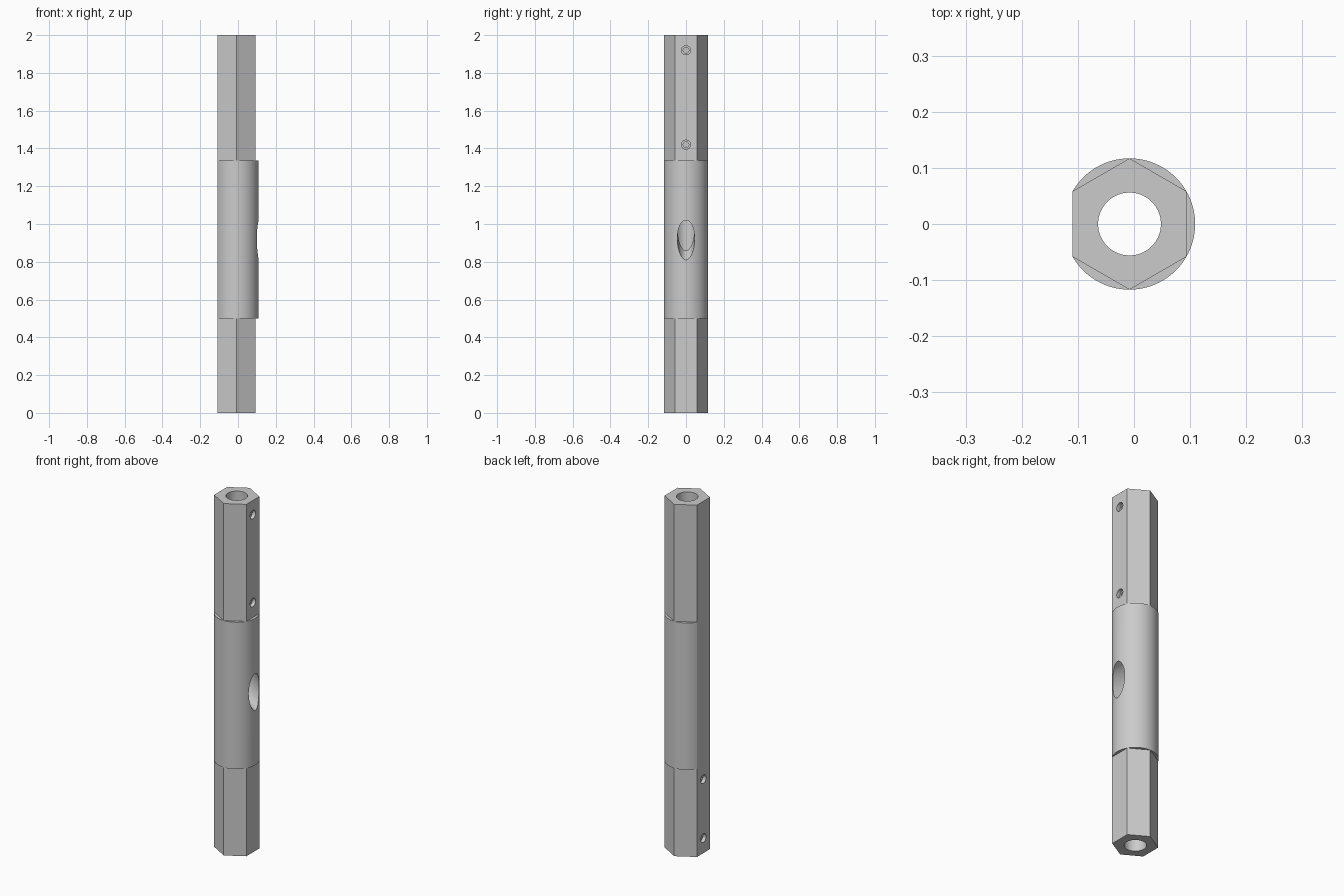
import bpy, bmesh, math
from mathutils import Matrix, Vector

cube = bpy.data.objects.get("Cube")
if cube:
    bpy.data.objects.remove(cube, do_unlink=True)

SIDES = 96
CX = -0.008            # axis of the rod
RADIUS = 0.117         # barrel radius and hexagon corner radius
FLAT = RADIUS * math.cos(math.radians(30))
BORE = 0.056

steel = bpy.data.materials.new("light_grey_metal")
steel.use_nodes = True
grey = (0.6, 0.6, 0.6, 1)
steel.diffuse_color = grey
steel.node_tree.nodes["Principled BSDF"].inputs["Base Color"].default_value = grey


def add_object(name, bm):
    mesh = bpy.data.meshes.new(name)
    bm.to_mesh(mesh)
    bm.free()
    obj = bpy.data.objects.new(name, mesh)
    mesh.materials.append(steel)
    bpy.context.collection.objects.link(obj)
    return obj


# Cross-sections as radius by angle
def hexagon(a):
    return FLAT / math.cos(math.radians((math.degrees(a) + 30) % 60 - 30))


def barrel(a):
    return min(RADIUS, FLAT / -math.cos(a)) if math.cos(a) < -0.1 else RADIUS


def bore(a):
    return BORE


# Rod: hexagonal ends, round barrel with one flat, and a bore right through
bm = bmesh.new()
sections = [(bore, 0), (hexagon, 0), (hexagon, 0.5), (barrel, 0.5),
            (barrel, 1.335), (hexagon, 1.335), (hexagon, 2), (bore, 2)]
rings = []
for shape, z in sections:
    ring = []
    for i in range(SIDES):
        a = 2 * math.pi * (i + 1e-6) / SIDES
        r = shape(a)
        ring.append(bm.verts.new((CX + r * math.cos(a), r * math.sin(a), z)))
    rings.append(ring)
for low, high in zip(rings, rings[1:] + rings[:1]):
    for i in range(SIDES):
        j = (i + 1) % SIDES
        bm.faces.new((low[i], low[j], high[j], high[i]))
bmesh.ops.remove_doubles(bm, verts=bm.verts, dist=1e-5)
bmesh.ops.recalc_face_normals(bm, faces=bm.faces)
rod = add_object("hexagonal_rod", bm)


# Cut an elliptic hole along x; slope raises it towards the axis
def cut(x0, x1, z, half_y, half_z, slope=0.0):
    bm = bmesh.new()
    bmesh.ops.create_cone(bm, cap_ends=True, segments=48, radius1=1, radius2=1, depth=1,
                          matrix=Matrix.Rotation(math.pi / 2, 4, 'Y'))
    for v in bm.verts:
        x = (x0 + x1) / 2 + v.co.x * (x1 - x0)
        v.co = Vector((x, v.co.y * half_y, z + v.co.z * half_z + slope * (0.109 - x)))
    bmesh.ops.recalc_face_normals(bm, faces=bm.faces)
    cutter = add_object("hole_cutter", bm)
    cutter.hide_render = True
    mod = rod.modifiers.new("hole", 'BOOLEAN')
    mod.operation = 'DIFFERENCE'
    mod.solver = 'EXACT'
    mod.object = cutter
    bpy.ops.object.modifier_apply(modifier=mod.name)
    bpy.data.objects.remove(cutter, do_unlink=True)


bpy.ops.object.select_all(action='DESELECT')
rod.select_set(True)
bpy.context.view_layer.objects.active = rod

# Slanted port in the barrel
cut(0.0, 0.15, 0.915, 0.046, 0.105, slope=0.8)

# Stepped screw holes: upper pair on the left face, lower pair on the right face
for side, heights in ((1, (1.92, 1.42)), (-1, (0.42, 0.085))):
    for z in heights:
        for inner, radius in ((0.0, 0.015), (FLAT - 0.02, 0.024)):
            ends = sorted((CX + side * inner, CX + side * 0.14))
            cut(ends[0], ends[1], z, radius, radius)

bpy.ops.object.shade_smooth_by_angle(angle=math.radians(20))
